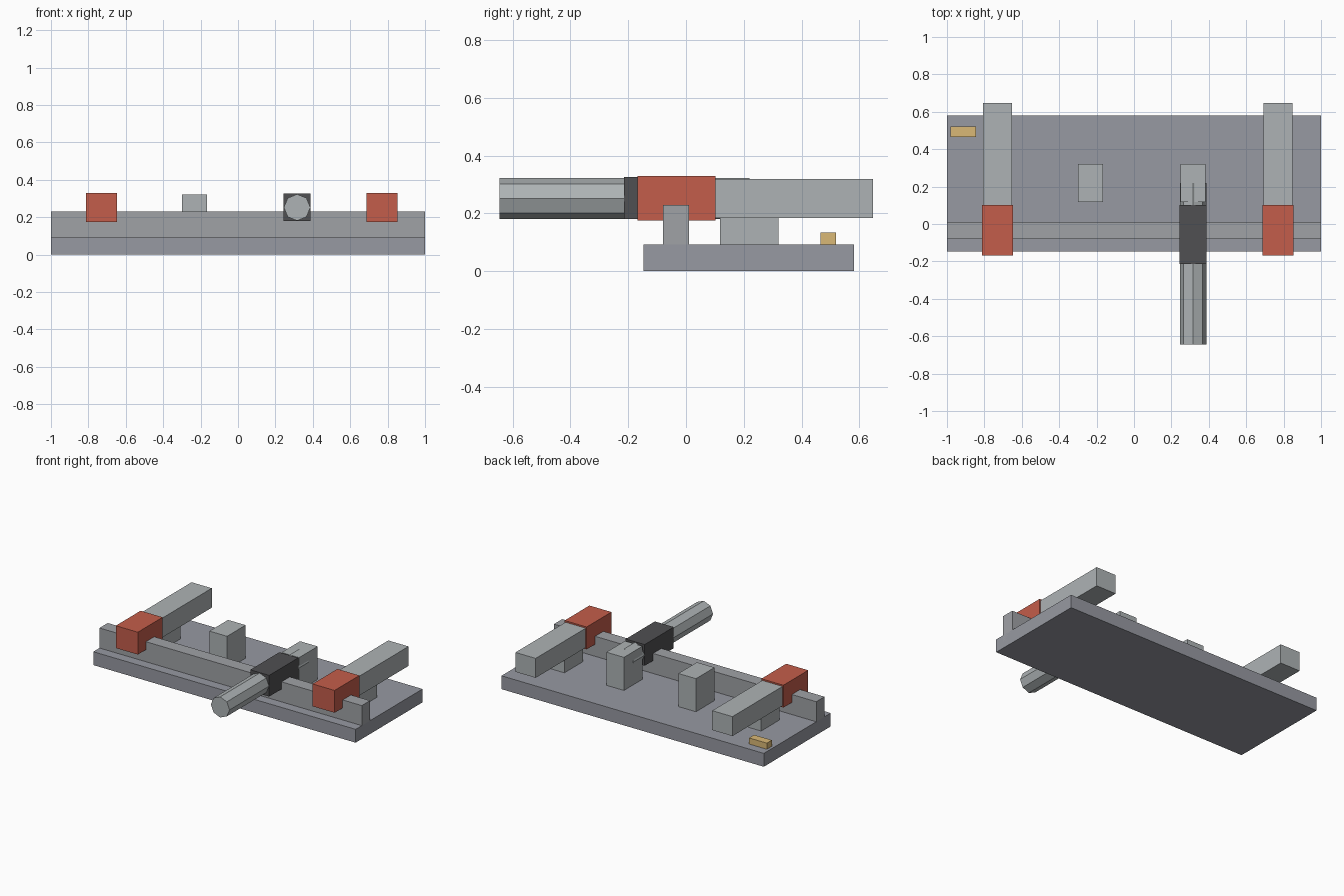
import bpy
import math

if "Cube" in bpy.data.objects:
    bpy.data.objects.remove(bpy.data.objects["Cube"])


def material(name, rgb):
    m = bpy.data.materials.new(name)
    m.diffuse_color = (*rgb, 1.0)
    m.use_nodes = True
    m.node_tree.nodes["Principled BSDF"].inputs["Base Color"].default_value = m.diffuse_color
    return m


def box(name, x, y, z, mat=None):
    """Box from (min, max) pairs on each axis."""
    bpy.ops.mesh.primitive_cube_add(size=1, location=[sum(a) / 2 for a in (x, y, z)])
    ob = bpy.context.object
    ob.name = name
    ob.scale = [a[1] - a[0] for a in (x, y, z)]
    bpy.ops.object.transform_apply(location=False, rotation=False, scale=True)
    if mat:
        ob.data.materials.append(mat)
    return ob


def around(c, half):
    return (c - half, c + half)


red = material("red", (0.55, 0.11, 0.07))
dark = material("dark", (0.08, 0.08, 0.085))
gold = material("gold", (0.70, 0.48, 0.18))
steel = material("steel", (0.42, 0.45, 0.46))
plate = material("plate", (0.31, 0.32, 0.36))
rail_grey = material("rail_grey", (0.35, 0.36, 0.38))

# Base plate and the rail along its front
box("base_plate", (-1, 1), (-0.147, 0.581), (0, 0.092), plate)
box("front_rail", (-1, 1), (-0.08, 0.01), (0.047, 0.23), rail_grey)

# Row of support posts
LEFT, RIGHT, ROD = -0.73, 0.77, 0.316
for i, x in enumerate((LEFT, -0.233, ROD, RIGHT)):
    top = 0.3 if x in (LEFT, RIGHT) else 0.32
    box(f"post_{i + 1}", around(x, 0.067), (0.118, 0.32), (0.08, top), steel)

# Square bars with red sleeves at both ends
for side, x in (("left", LEFT), ("right", RIGHT)):
    box(f"bar_{side}", around(x, 0.077), (-0.1, 0.647), (0.185, 0.319), steel)
    box(f"sleeve_{side}", around(x, 0.084), (-0.168, 0.102), (0.175, 0.329), red)

# Octagonal rod passing through the dark collar into its post
y0, y1 = -0.645, 0.22
bpy.ops.mesh.primitive_cylinder_add(
    vertices=8, radius=0.071, depth=y1 - y0,
    location=(ROD, (y0 + y1) / 2, 0.252), rotation=(math.pi / 2, 0, 0))
rod = bpy.context.object
rod.name = "rod"
rod.data.materials.append(steel)
box("collar", around(ROD, 0.072), (-0.215, 0.102), (0.18, 0.326), dark)

# Small gold tab at the back corner
box("tab", (-0.98, -0.845), (0.465, 0.52), (0.088, 0.134), gold)
